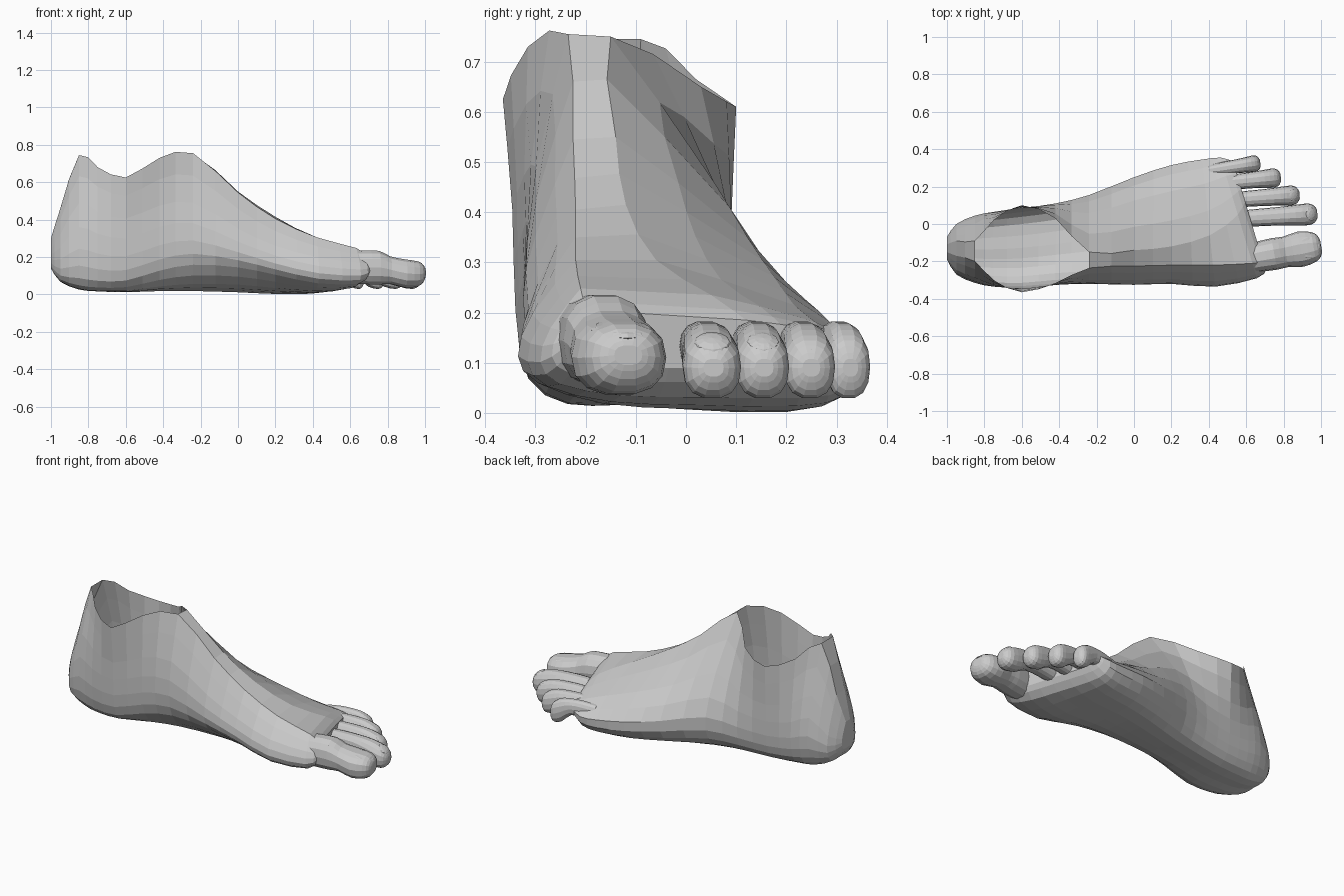
import bpy, bmesh, math
from mathutils import Vector, Matrix

if "Cube" in bpy.data.objects:
    bpy.data.objects.remove(bpy.data.objects["Cube"])


def smooth_rows(rows, steps):
    """Catmull-Rom resample of a list of number tuples."""
    out = []
    n = len(rows)
    for i in range(n - 1):
        a, b, c, d = (rows[max(0, min(n - 1, i + k))] for k in (-1, 0, 1, 2))
        for s in range(steps):
            t = s / steps
            out.append(tuple(0.5 * (2 * q + (r - p) * t + (2 * p - 5 * q + 4 * r - u) * t * t
                                    + (3 * q - p - 3 * r + u) * t ** 3)
                             for p, q, r, u in zip(a, b, c, d)))
    out.append(tuple(rows[-1]))
    return out


def loft(name, rings, is_open=lambda i: False):
    """Skin rings of points; is_open(i) leaves out the face joining the ring's ends."""
    bm = bmesh.new()
    vs = [[bm.verts.new(p) for p in r] for r in rings]
    n = len(rings[0])
    for i in range(len(vs) - 1):
        for j in range(n):
            if j == n - 1 and is_open(i):
                continue
            k = (j + 1) % n
            bm.faces.new((vs[i][j], vs[i][k], vs[i + 1][k], vs[i + 1][j]))
    bm.faces.new(vs[0])
    bm.faces.new(vs[-1])
    bmesh.ops.recalc_face_normals(bm, faces=bm.faces)
    me = bpy.data.meshes.new(name)
    bm.to_mesh(me)
    bm.free()
    ob = bpy.data.objects.new(name, me)
    bpy.context.collection.objects.link(ob)
    return ob


# Foot body: x, inner y, outer y, sole z, inner top (y, z), outer top (y, z),
# arch height, skew of the section, fullness of the outer slope
stations = [
    (-1.00, -.19, -.07, .14, -.15, .30, -.11, .30, 0, 0, .6),
    (-0.95, -.27, .00, .07, -.17, .46, -.09, .46, 0, 0, .6),
    (-0.85, -.315, .045, .03, -.20, .745, -.09, .745, 0, 0, .6),
    (-0.75, -.335, .065, .02, -.30, .68, .02, .665, 0, 0, .6),
    (-0.60, -.34, .085, .015, -.365, .625, .10, .61, .01, 0, .6),
    (-0.42, -.325, .11, .02, -.315, .73, .03, .65, .05, 0, .6),
    (-0.24, -.32, .155, .02, -.235, .755, -.15, .75, .08, 0, .6),
    (0.00, -.325, .25, .012, -.225, .545, -.14, .55, .09, 0, .62),
    (0.20, -.32, .315, .003, -.22, .405, -.12, .415, .07, 0, .65),
    (0.40, -.335, .345, .005, -.22, .305, -.06, .305, .03, .1, .7),
    (0.57, -.29, .355, .03, -.21, .248, .05, .235, .01, .3, .74),
    (0.63, -.25, .335, .09, -.20, .205, .12, .185, 0, .3, .78),
]


def section(st):
    x, ym, yo, zb, my, mz, oy, oz, arch, skew, full = st
    w, hm, ho = yo - ym, mz - zb, oz - zb
    keys = [
        (my, mz),
        (my + .75 * (ym - my), zb + .64 * hm),
        (ym, zb + .6 * arch + .3 * hm),
        (ym + .06 * w, zb + arch + .08 * hm),
        (ym + .25 * w, zb + .45 * arch),
        (ym + .5 * w, zb + .1 * arch),
        (yo - .2 * w, zb),
        (yo - .05 * w, zb + .09 * ho),
        (yo, zb + (full - .32) * ho),
        (oy + .68 * (yo - oy), zb + full * ho),
        (oy, oz),
    ]
    return [(x - skew * y, y, z) for y, z in smooth_rows(keys, 2)]


STEPS = 2
loft("foot_body", [section(s) for s in smooth_rows(stations, STEPS)],
     lambda i: 2 * STEPS <= i < 6 * STEPS)

# Toe profiles: position along toe, centre z, half height, width factor
small_profile = [(0, .125, .05, .7), (.3, .135, .048, .8), (.55, .135, .047, .85),
                 (.75, .108, .068, .95), (.9, .092, .064, 1), (.97, .09, .045, .75),
                 (1, .09, .018, .35)]
big_profile = [(0, .15, .08, .8), (.3, .145, .09, .85), (.5, .143, .092, .9),
               (.62, .13, .075, .87), (.78, .112, .077, 1), (.92, .11, .068, .85),
               (.98, .112, .045, .6), (1, .115, .02, .3)]


def toe(name, base, tip, half_w, profile, nail_len, tilt):
    b, e = Vector(base), Vector(tip)
    d = e - b
    side = Vector((-d.y, d.x)).normalized()
    rings = []
    for t, zc, hh, wf in smooth_rows(profile, 2):
        c = b + d * t
        ring = []
        for k in range(14):
            a = math.tau * k / 14
            ca, sa = math.cos(a), math.sin(a)
            u = half_w * wf * math.copysign(abs(ca) ** .85, ca)
            v = hh * math.copysign(abs(sa) ** .85, sa)
            p = c + side * u
            ring.append((p.x, p.y, zc + v))
        rings.append(ring)
    loft(name, rings)

    # Toenail: flattened dome lying on the toe tip
    c = e - d.normalized() * nail_len * 1.0
    top = .165 if half_w > .08 else .138
    bm = bmesh.new()
    m = (Matrix.Translation((c.x, c.y, top))
         @ Matrix.Rotation(math.atan2(d.y, d.x), 4, 'Z')
         @ Matrix.Rotation(tilt, 4, 'Y')
         @ Matrix.Diagonal((nail_len, half_w * .66, .014, 1)))
    bmesh.ops.create_uvsphere(bm, u_segments=12, v_segments=6, radius=1, matrix=m)
    me = bpy.data.meshes.new(name + "_nail")
    bm.to_mesh(me)
    bm.free()
    bpy.context.collection.objects.link(bpy.data.objects.new(name + "_nail", me))


toe("big_toe", (.50, -.205), (1.0, -.115), .095, big_profile, .065, .25)
for name, base, tip, hw in [
    ("second_toe", (.52, .025), (.98, .055), .058),
    ("third_toe", (.48, .125), (.885, .156), .053),
    ("fourth_toe", (.44, .215), (.785, .250), .051),
    ("little_toe", (.40, .285), (.675, .328), .044),
]:
    toe(name, base, tip, hw, small_profile, .036, .6)
